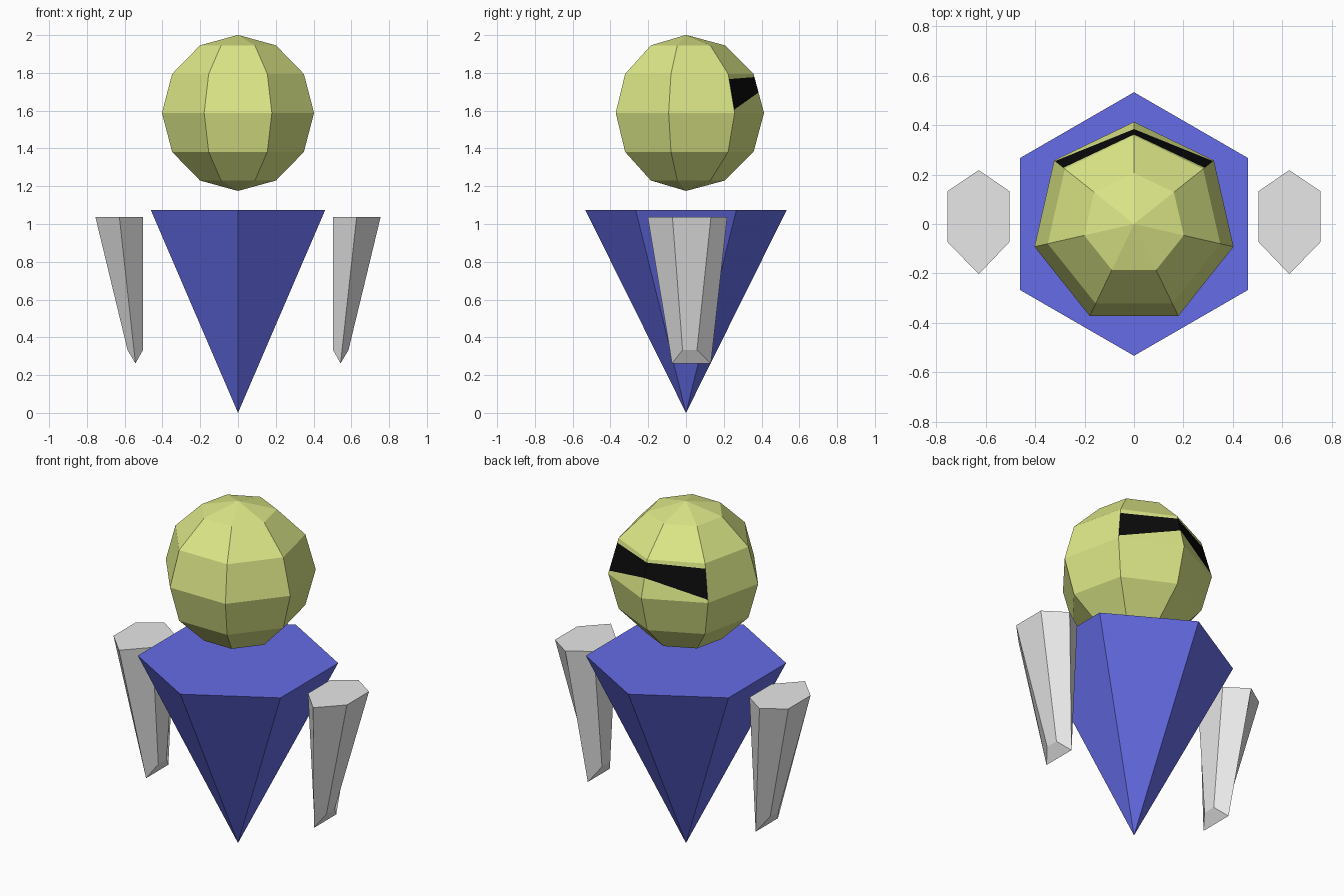
import bpy, bmesh, math
from mathutils import Vector

if "Cube" in bpy.data.objects:
    bpy.data.objects.remove(bpy.data.objects["Cube"])


def material(name, rgb):
    m = bpy.data.materials.new(name)
    m.diffuse_color = (*rgb, 1)
    m.use_nodes = True
    m.node_tree.nodes["Principled BSDF"].inputs["Base Color"].default_value = m.diffuse_color
    return m


yellow = material("pale_yellow", (0.77, 0.86, 0.26))
black = material("black", (0.003, 0.003, 0.003))
blue = material("blue", (0.13, 0.15, 0.80))
grey = material("light_grey", (0.80, 0.80, 0.80))


def ring(n, r, z):
    """Regular polygon with one corner pointing to the back."""
    angles = [math.pi / 2 + 2 * math.pi * i / n for i in range(n)]
    return [(r * math.cos(a), r * math.sin(a), z) for a in angles]


def loft(bm, rings):
    """Skin rings of points; a one-point ring makes a fan."""
    loops = [[bm.verts.new(p) for p in r] for r in rings]
    for a, b in zip(loops, loops[1:]):
        n = max(len(a), len(b))
        for i in range(n):
            j = (i + 1) % n
            quad = [a[i % len(a)], a[j % len(a)], b[j % len(b)], b[i % len(b)]]
            bm.faces.new(list(dict.fromkeys(quad)))
    return loops


def finish(bm, name, *mats):
    bmesh.ops.recalc_face_normals(bm, faces=bm.faces[:])
    me = bpy.data.meshes.new(name)
    bm.to_mesh(me)
    bm.free()
    for m in mats:
        me.materials.append(m)
    ob = bpy.data.objects.new(name, me)
    bpy.context.collection.objects.link(ob)
    return ob


# Head: seven-sided ball with six bands
R, CZ = 0.413, 1.588
bm = bmesh.new()
loft(bm, [[(0, 0, CZ + R)]]
     + [ring(7, R * math.sin(math.radians(t)), CZ + R * math.cos(math.radians(t)))
        for t in range(30, 180, 30)]
     + [[(0, 0, CZ - R)]])


def back_faces():
    """Pieces of the two rear panels just above the equator."""
    out = []
    for f in bm.faces:
        c = f.calc_center_median()
        if c.y > 0.2 and abs(c.x) < 0.25 and CZ < c.z < CZ + 0.21:
            out.append(f)
    return out


# Black band: the rear panels cut along two sloping planes
cuts = [((0.228, 1.767), (0.365, 1.778)), ((0.259, 1.608), (0.386, 1.698))]
planes = []
for (y0, z0), (y1, z1) in cuts:
    planes.append((Vector((0, y0, z0)), Vector((0, z0 - z1, y1 - y0)).normalized()))
for co, no in planes:
    faces = back_faces()
    geom = faces + list({e for f in faces for e in f.edges}) \
        + list({v for f in faces for v in f.verts})
    bmesh.ops.bisect_plane(bm, geom=geom, plane_co=co, plane_no=no, dist=1e-5)
(top_co, top_no), (low_co, low_no) = planes
for f in back_faces():
    c = f.calc_center_median()
    if (c - top_co).dot(top_no) < 0 < (c - low_co).dot(low_no):
        f.material_index = 1
finish(bm, "head", yellow, black)

# Body: six-sided cone standing on its point
bm = bmesh.new()
loops = loft(bm, [ring(6, 0.533, 1.074), [(0, 0, 0)]])
bm.faces.new(loops[0])
finish(bm, "body", blue)


# Arms: tapered six-sided columns with a wedge-shaped lower end
def arm(name, side):
    bm = bmesh.new()
    top = [(0.628, 0.218, 1.037), (0.755, 0.132, 1.037), (0.755, -0.072, 1.037),
           (0.628, -0.203, 1.037), (0.503, -0.072, 1.037), (0.503, 0.132, 1.037)]
    low = [(0.543, 0.132, 0.262), (0.585, 0.058, 0.333), (0.585, -0.018, 0.333),
           (0.543, -0.074, 0.262), (0.503, -0.018, 0.333), (0.503, 0.058, 0.333)]
    rings = [[(side * x, y, z) for x, y, z in r] for r in (top, low)]
    a, b = loft(bm, rings)
    bm.faces.new(a)
    bm.faces.new(b[:4])
    bm.faces.new(b[3:] + b[:1])
    finish(bm, name, grey)


arm("right_arm", 1)
arm("left_arm", -1)
